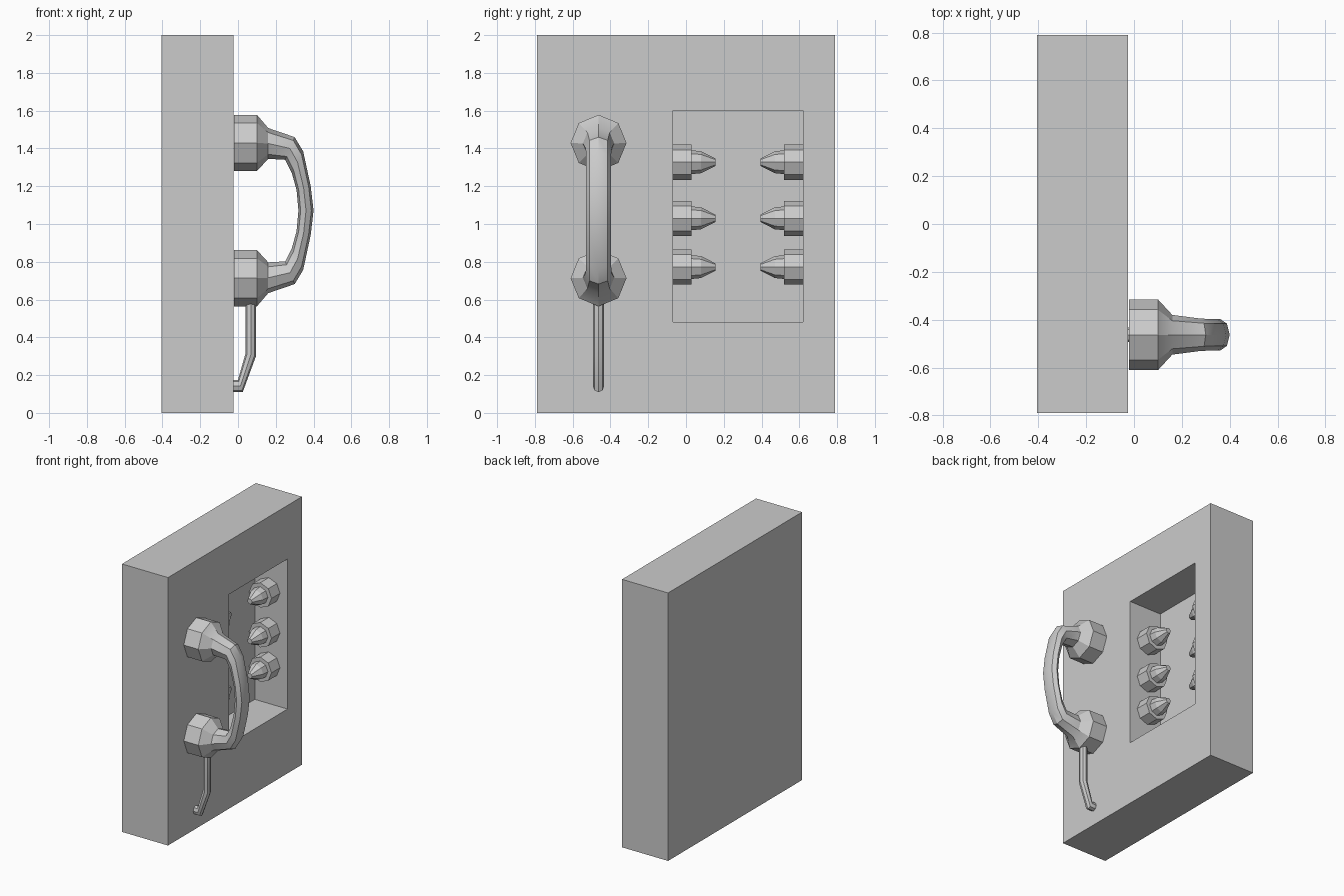
import bpy, bmesh, math
from mathutils import Vector

cube = bpy.data.objects.get("Cube")
if cube:
    bpy.data.objects.remove(cube, do_unlink=True)

# One plain grey for everything
grey = bpy.data.materials.new("light grey")
grey.use_nodes = True
GREY = (0.6, 0.6, 0.6, 1)
grey.diffuse_color = GREY
grey.node_tree.nodes["Principled BSDF"].inputs["Base Color"].default_value = GREY


def loft(name, rings, smooth=True):
    """Join a row of equal-sized point rings into a closed skin."""
    bm = bmesh.new()
    loops = [[bm.verts.new(p) for p in ring] for ring in rings]
    n = len(loops[0])
    for a, b in zip(loops, loops[1:]):
        for i in range(n):
            j = (i + 1) % n
            bm.faces.new((a[i], a[j], b[j], b[i]))
    bm.faces.new(loops[0])
    bm.faces.new(loops[-1])
    bmesh.ops.recalc_face_normals(bm, faces=bm.faces)
    mesh = bpy.data.meshes.new(name)
    bm.to_mesh(mesh)
    bm.free()
    mesh.materials.append(grey)
    obj = bpy.data.objects.new(name, mesh)
    bpy.context.collection.objects.link(obj)
    if smooth:
        bpy.ops.object.select_all(action='DESELECT')
        obj.select_set(True)
        bpy.context.view_layer.objects.active = obj
        bpy.ops.object.shade_smooth_by_angle(angle=math.radians(30))
    return obj


def rect(x, y0, y1, z0, z1):
    return [(x, y0, z0), (x, y1, z0), (x, y1, z1), (x, y0, z1)]


def oval(center, u, v, sides=8):
    c, u, v = Vector(center), Vector(u), Vector(v)
    steps = [math.tau * i / sides for i in range(sides)]
    return [c + u * math.cos(t) + v * math.sin(t) for t in steps]


def section(y, outer, inner, half_width):
    """Octagonal section between an outer and an inner point of the side outline."""
    o = Vector((outer[0], y, outer[1]))
    i = Vector((inner[0], y, inner[1]))
    return oval((o + i) / 2, (o - i) / 2, (0, half_width, 0))


# Wall box with a deep recess in its +x side
FACE_X = -0.025
OPENING = (-0.07, 0.62, 0.48, 1.60)
BOX = (-0.79, 0.79, 0, 2)
loft("wall_box", [rect(-0.405, *BOX), rect(FACE_X, *BOX),
                  rect(FACE_X, *OPENING), rect(-0.295, *OPENING)], smooth=False)

# Pointed knobs on both side walls of the recess
KNOB = [(0, 0.093), (0.10, 0.093), (0.10, 0.063), (0.15, 0.058), (0.225, 0.02)]
for side, wall_y, inward in (("right", OPENING[0], 1), ("left", OPENING[1], -1)):
    for row, z in (("upper", 1.327), ("middle", 1.03), ("lower", 0.772)):
        rings = [oval((-0.18, wall_y + inward * d, z), (r, 0, 0), (0, 0, r))
                 for d, r in KNOB]
        loft(f"{row}_{side}_knob", rings, smooth=False)

# Handset: upper half outline, mirrored about its middle height
HAND_Y = -0.463
MID_Z = 1.071
half = [
    ((-0.02, 1.578), (-0.02, 1.28), 0.148),
    ((0.10, 1.578), (0.10, 1.28), 0.148),
    ((0.16, 1.508), (0.16, 1.345), 0.083),
    ((0.30, 1.46), (0.25, 1.34), 0.068),
    ((0.345, 1.385), (0.285, 1.27), 0.066),
    ((0.385, 1.20), (0.31, 1.18), 0.066),
]


def flip(p):
    return (p[0], 2 * MID_Z - p[1])


middle = [((0.40, MID_Z), (0.32, MID_Z), 0.066)]
lower = [(flip(o), flip(i), w) for o, i, w in reversed(half)]
loft("handset", [section(HAND_Y, *s) for s in half + middle + lower])

# Cord from the lower cup down and into the wall box
cord = [
    ((0.095, 0.62), (0.04, 0.62)),
    ((0.095, 0.30), (0.04, 0.315)),
    ((0.025, 0.11), (0.00, 0.175)),
    ((-0.03, 0.11), (-0.03, 0.175)),
]
loft("cord", [section(HAND_Y, o, i, 0.03) for o, i in cord])
